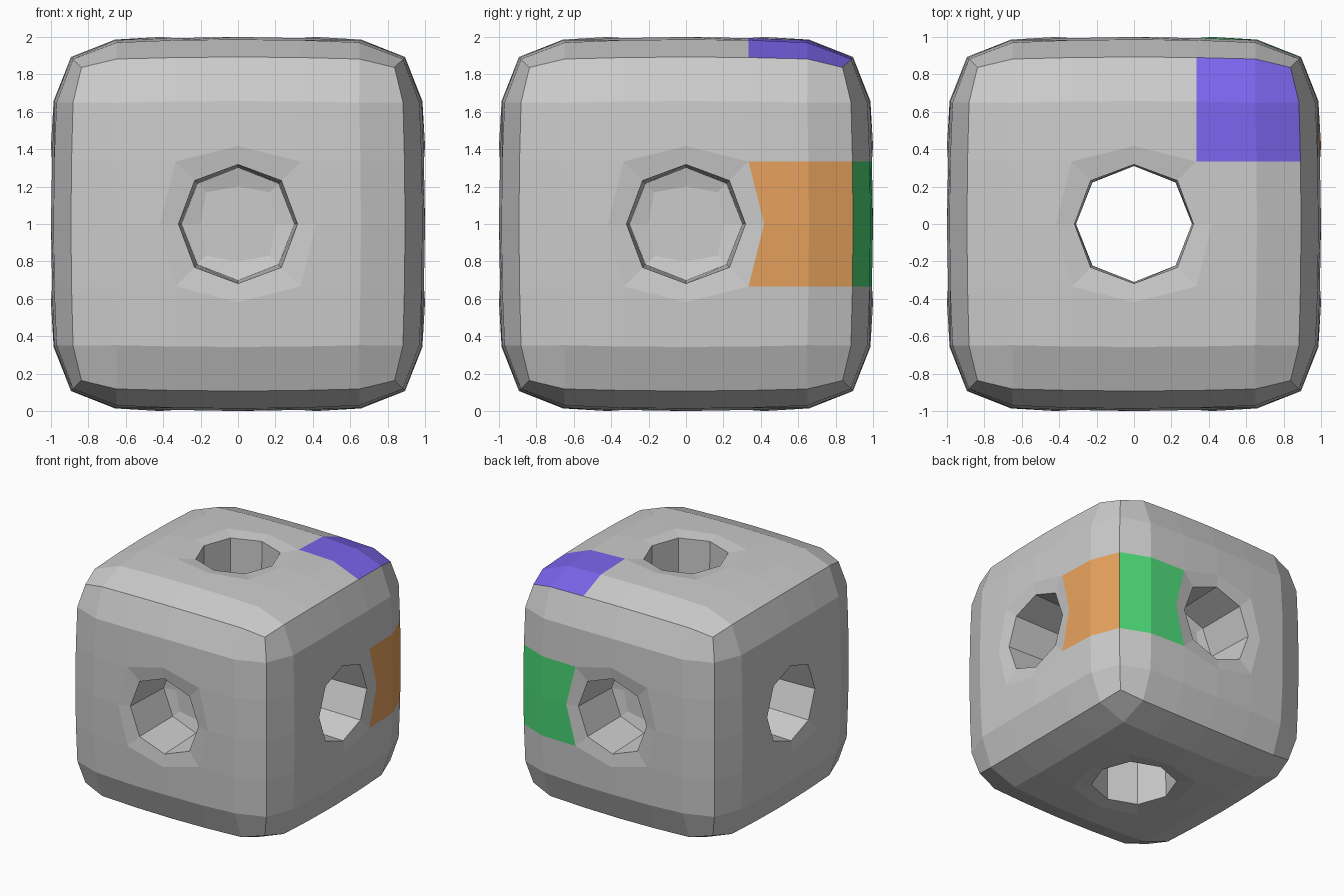
import bpy, bmesh, math
from mathutils import Vector

if "Cube" in bpy.data.objects:
    bpy.data.objects.remove(bpy.data.objects["Cube"])

# Softened position for each kind of grid point (grid steps 0..3 from the middle)
SOFT = {
    (3, 3, 3): (.837, .837, .837), (3, 3, 2): (.882, .882, .65),
    (3, 3, 1): (.89, .89, .335), (3, 3, 0): (.893, .893, 0),
    (3, 2, 2): (.97, .648, .648), (3, 2, 1): (.983, .655, .335),
    (3, 2, 0): (.986, .657, 0), (3, 1, 1): (.994, .334, .334),
    (3, 1, 0): (1.0, .418, 0),
}


def material(name, rgb):
    m = bpy.data.materials.new(name)
    m.diffuse_color = (*rgb, 1)
    m.use_nodes = True
    m.node_tree.nodes["Principled BSDF"].inputs["Base Color"].default_value = m.diffuse_color
    return m


# Block: a cube with a 6 x 6 grid on every side
bm = bmesh.new()
bmesh.ops.create_cube(bm, size=2)
bmesh.ops.subdivide_edges(bm, edges=bm.edges[:], cuts=5, use_grid_fill=True)

# Coloured patches
for f in bm.faces:
    x, y, z = f.calc_center_median()
    if x > .99 and y > .34 and abs(z) < .33:
        f.material_index = 1
    elif y > .99 and x > .34 and abs(z) < .33:
        f.material_index = 2
    elif z > .99 and x > .34 and y > .34:
        f.material_index = 3

# Open the middle of every side
steps = {v: [round(c * 3) for c in v.co] for v in bm.verts}
middle = [v for v, s in steps.items() if sorted(map(abs, s)) == [0, 0, 3]]
for v in middle:
    del steps[v]
bmesh.ops.delete(bm, geom=middle, context='VERTS')

# Soften the block
for v, s in steps.items():
    key = tuple(sorted(map(abs, s), reverse=True))
    v.co = [math.copysign(SOFT[key][key.index(abs(i))], i) for i in s]


def ring(k, sign, axial, diagonal, height):
    """Eight points around axis k at the given height."""
    out = []
    for i in range(8):
        a = i * math.pi / 4
        r = diagonal * math.sqrt(2) if i % 2 else axial
        p = Vector((0, 0, 0))
        p[k] = sign * height
        p[(k + 1) % 3] = r * math.cos(a)
        p[(k + 2) % 3] = r * math.sin(a)
        out.append(bm.verts.new(p))
    return out


def bridge(a, b):
    for i in range(8):
        j = (i + 1) % 8
        bm.faces.new((a[i], a[j], b[j], b[i]))


# Holes: the vertical one runs through, the side ones are closed pits
waist = ring(2, 1, .31, .222, 0)
for k in range(3):
    u, w = (k + 1) % 3, (k + 2) % 3
    for sign in (-1, 1):
        rim = [v for v, s in steps.items()
               if s[k] == 3 * sign and max(abs(s[u]), abs(s[w])) == 1]
        rim.sort(key=lambda v: math.atan2(v.co[w], v.co[u]) % math.tau)
        lip = ring(k, sign, .318, .232, .98)
        bridge(rim, lip)
        if k == 2:
            bridge(lip, waist)
        else:
            end = ring(k, sign, .302, .217, .56)
            dish = ring(k, sign, .2, .17, .54)
            bridge(lip, end)
            bridge(end, dish)
            bm.faces.new(dish)

bmesh.ops.recalc_face_normals(bm, faces=bm.faces[:])
bmesh.ops.translate(bm, verts=bm.verts[:], vec=(0, 0, 1))
mesh = bpy.data.meshes.new("rounded_block")
bm.to_mesh(mesh)
bm.free()
for name, rgb in (("grey", (.8, .8, .8)), ("orange", (.8, .36, .11)),
                  ("green", (.07, .68, .18)), ("purple", (.2, .13, .85))):
    mesh.materials.append(None if name == "grey" else material(name, rgb))
block = bpy.data.objects.new("rounded_block", mesh)
bpy.context.collection.objects.link(block)
